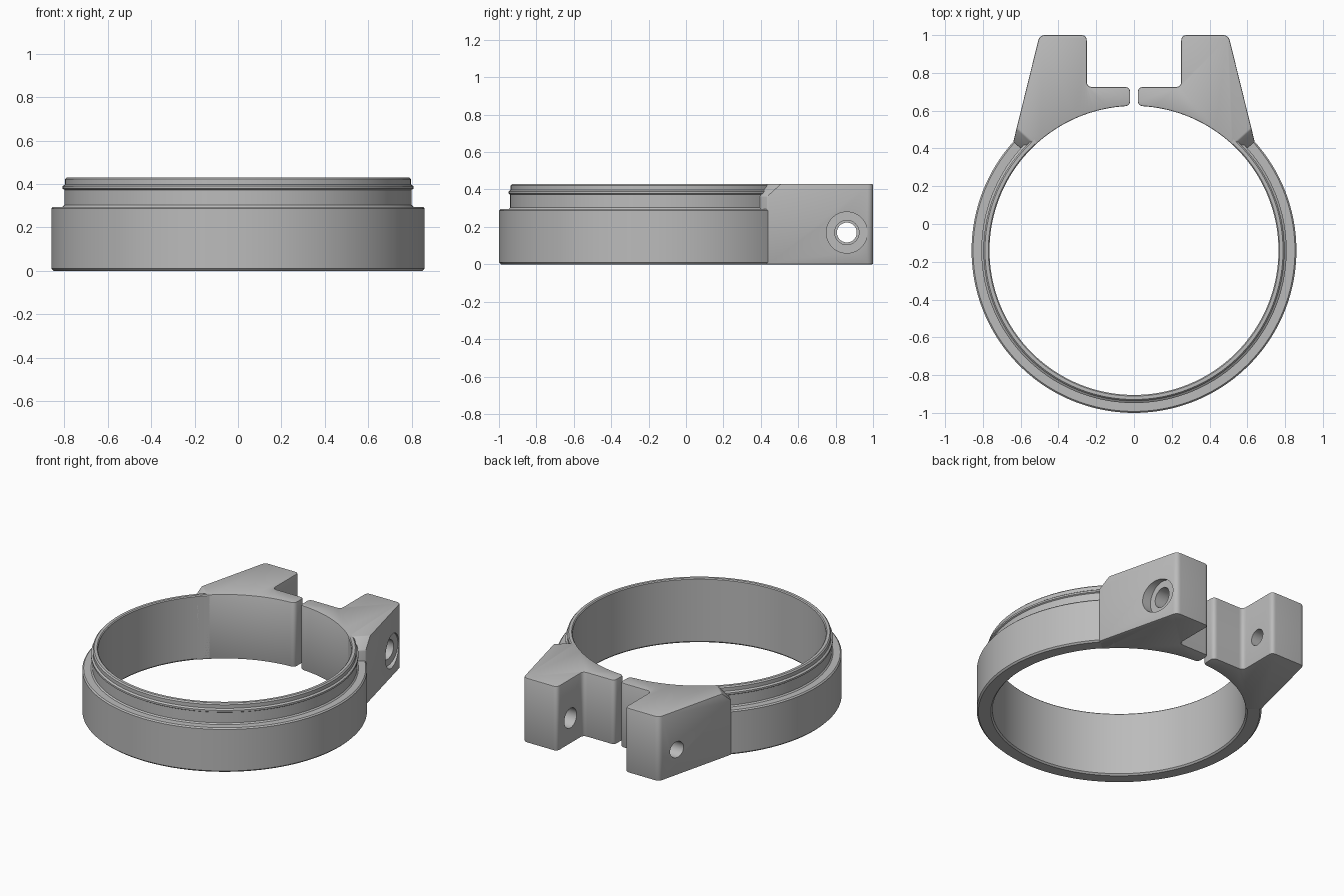
import bpy, bmesh
from math import sin, cos, radians, pi
from mathutils import Vector, Matrix

if "Cube" in bpy.data.objects:
    bpy.data.objects.remove(bpy.data.objects["Cube"])

CY = -0.14         # ring centre on y
R_IN, R_OUT = 0.765, 0.86
HEIGHT = 0.43
END = 42           # angle in degrees where the lugs meet the ring
STEP = 2

grey = bpy.data.materials.new("satin_grey")
grey.use_nodes = True
colour = (0.5, 0.5, 0.5, 1)
grey.diffuse_color = colour
grey.node_tree.nodes["Principled BSDF"].inputs["Base Color"].default_value = colour


def polar(radius, degrees):
    a = radians(degrees)
    return Vector((radius * cos(a), CY + radius * sin(a), 0))


def make_object(name, bm):
    bmesh.ops.recalc_face_normals(bm, faces=bm.faces[:])
    mesh = bpy.data.meshes.new(name)
    bm.to_mesh(mesh)
    bm.free()
    mesh.materials.append(grey)
    obj = bpy.data.objects.new(name, mesh)
    bpy.context.collection.objects.link(obj)
    return obj


def activate(obj):
    bpy.ops.object.select_all(action='DESELECT')
    obj.select_set(True)
    bpy.context.view_layer.objects.active = obj


def rounded(prev, corner, nxt, size, steps=6):
    """Points of a soft corner between two straight edges."""
    a = corner + (prev - corner).normalized() * size
    b = corner + (nxt - corner).normalized() * size
    ts = [i / steps for i in range(steps + 1)]
    return [a * (1 - t) ** 2 + corner * 2 * t * (1 - t) + b * t * t for t in ts]


def drill(obj, radius, x_from, x_to):
    """Cut a round hole along x at the clamp screw position."""
    bm = bmesh.new()
    place = Matrix.Translation(((x_from + x_to) / 2, 0.86, 0.17)) @ Matrix.Rotation(pi / 2, 4, 'Y')
    bmesh.ops.create_cone(bm, cap_ends=True, segments=48, radius1=radius, radius2=radius,
                          depth=x_to - x_from, matrix=place)
    cutter = make_object("hole_cutter", bm)
    cutter.hide_render = True
    mod = obj.modifiers.new("hole", 'BOOLEAN')
    mod.operation, mod.solver, mod.object = 'DIFFERENCE', 'EXACT', cutter
    activate(obj)
    bpy.ops.object.modifier_apply(modifier=mod.name)
    bpy.data.objects.remove(cutter)


# Stepped ring: a section swept around the front, running into both lugs
section = [(R_IN + 0.01, 0), (R_OUT - 0.01, 0), (R_OUT, 0.01), (R_OUT, 0.287), (R_OUT - 0.008, 0.295),
           (0.808, 0.295), (0.8, 0.303), (0.8, 0.373), (0.808, 0.378), (0.808, 0.39),
           (0.797, 0.398), (0.797, 0.422), (0.789, HEIGHT), (R_IN + 0.006, HEIGHT),
           (R_IN, HEIGHT - 0.006), (R_IN, 0.01)]
bm = bmesh.new()
loops = []
for deg in range(180 - END - 6, 360 + END + 6 + 1, STEP):
    loops.append([bm.verts.new(polar(r, deg) + Vector((0, 0, z))) for r, z in section])
for a, b in zip(loops, loops[1:]):
    for i in range(len(section)):
        j = (i + 1) % len(section)
        bm.faces.new((a[i], a[j], b[j], b[i]))
bm.faces.new(loops[0])
bm.faces.new(loops[-1])
parts = [make_object("stepped_ring", bm)]

# Clamp lugs: an outline extruded to full height, with the ring-side top chamfered
outer_end = polar(R_OUT, END)
arc = [polar(R_IN, d) for d in range(86, END - 1, -STEP)]
corners = [Vector((x, y, 0)) for x, y in
           ((0.5, 1), (0.25, 1), (0.25, 0.725), (0.02, 0.725), (0.02, 0.625))]
chain = [outer_end] + corners + [arc[0]]
outline = [outer_end]
for i in range(1, len(chain) - 1):
    outline += rounded(chain[i - 1], chain[i], chain[i + 1], 0.03)
outline += arc

for name, side in (("left_clamp_lug", 1), ("right_clamp_lug", -1)):
    bm = bmesh.new()
    base = bm.faces.new([bm.verts.new(p) for p in outline])
    top = bmesh.ops.extrude_face_region(bm, geom=[base])["geom"]
    bmesh.ops.translate(bm, vec=(0, 0, HEIGHT),
                        verts=[v for v in top if isinstance(v, bmesh.types.BMVert)])
    a = radians(END)
    bmesh.ops.bisect_plane(bm, geom=bm.verts[:] + bm.edges[:] + bm.faces[:], clear_outer=True,
                           plane_co=outer_end + Vector((0, 0, HEIGHT - 0.065)),
                           plane_no=Vector((sin(a), -cos(a), 1)))
    bmesh.ops.holes_fill(bm, edges=[e for e in bm.edges if e.is_boundary], sides=0)
    for v in bm.verts:
        v.co.x *= side
    lug = make_object(name, bm)
    bevel = lug.modifiers.new("edge_break", 'BEVEL')
    bevel.width, bevel.segments = 0.006, 2
    bevel.limit_method, bevel.angle_limit = 'ANGLE', radians(40)
    activate(lug)
    bpy.ops.object.modifier_apply(modifier=bevel.name)
    # Clearance hole with a screw head recess on the left, plain hole on the right
    if side > 0:
        drill(lug, 0.065, 0.1, 0.8)
        drill(lug, 0.11, 0.5, 0.8)
    else:
        drill(lug, 0.053, -0.8, -0.1)
    parts.append(lug)

for obj in parts:
    activate(obj)
    bpy.ops.object.shade_smooth_by_angle(angle=radians(30))
